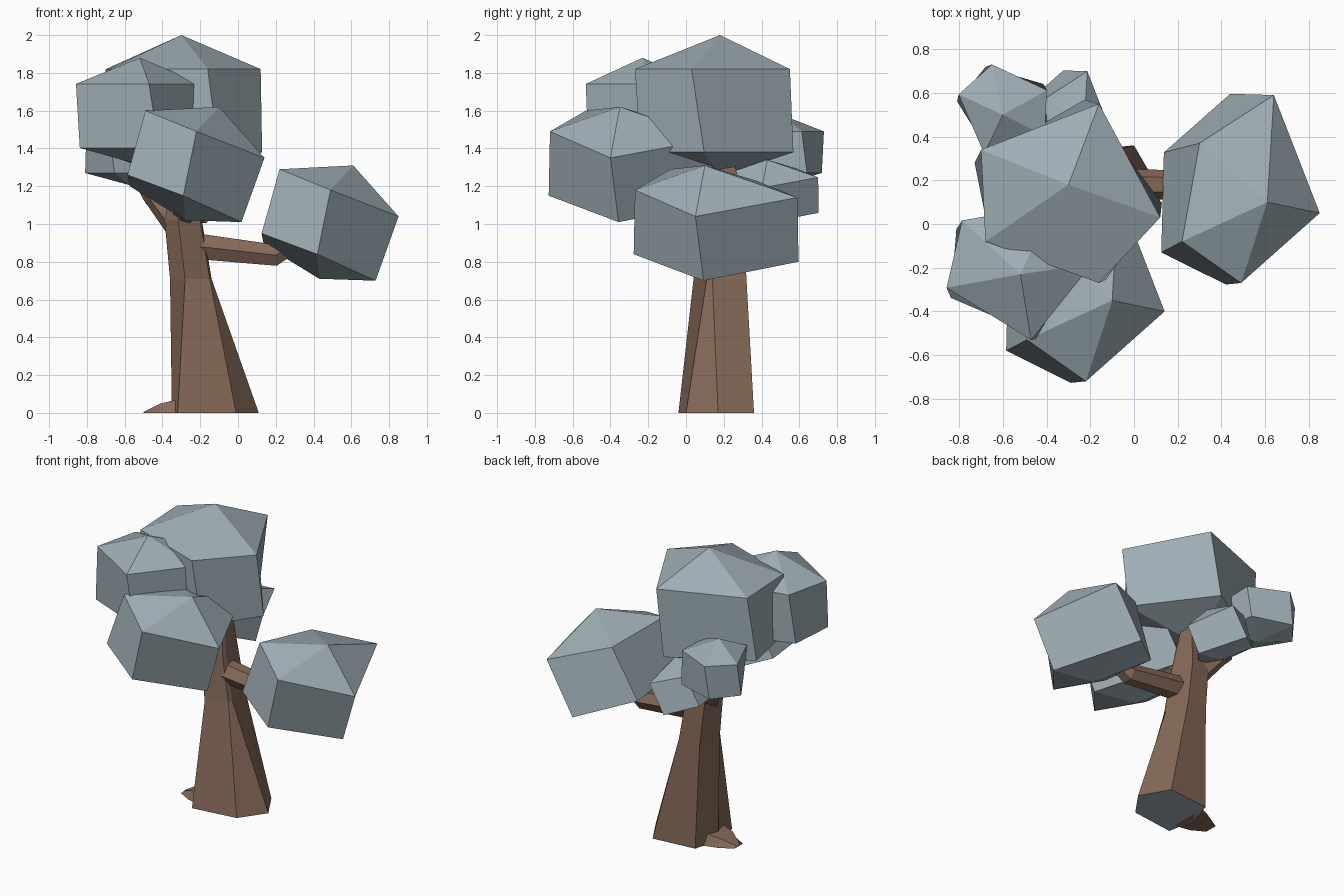
import bpy, bmesh
from math import radians, sin, cos, pi
from mathutils import Vector, Matrix

cube = bpy.data.objects.get("Cube")
if cube:
    bpy.data.objects.remove(cube, do_unlink=True)


def material(name, colour):
    mat = bpy.data.materials.new(name)
    mat.use_nodes = True
    mat.diffuse_color = (*colour, 1)
    mat.node_tree.nodes["Principled BSDF"].inputs["Base Color"].default_value = (*colour, 1)
    return mat


bark = material("brown bark", (0.24, 0.145, 0.10))
leaf = material("blue grey foliage", (0.34, 0.42, 0.46))


def finish(name, bm, *materials):
    bmesh.ops.recalc_face_normals(bm, faces=bm.faces)
    mesh = bpy.data.meshes.new(name)
    bm.to_mesh(mesh)
    bm.free()
    for mat in materials:
        mesh.materials.append(mat)
    obj = bpy.data.objects.new(name, mesh)
    bpy.context.collection.objects.link(obj)
    return obj


def bridge(bm, low, high):
    """Join two vertex rings with quads."""
    n = len(low)
    for i in range(n):
        j = (i + 1) % n
        bm.faces.new((low[i], low[j], high[j], high[i]))


def loft(name, rings, *materials):
    """Skin a stack of rings and cap both ends."""
    bm = bmesh.new()
    loops = [[bm.verts.new(p) for p in ring] for ring in rings]
    for low, high in zip(loops, loops[1:]):
        bridge(bm, low, high)
    bm.faces.new(loops[0])
    bm.faces.new(loops[-1])
    return finish(name, bm, *materials)


def limb(name, path, sides=6):
    """Faceted branch along (point, radius) stations."""
    stations = [(Vector(p), r) for p, r in path]
    turn = (stations[-1][0] - stations[0][0]).to_track_quat("Z", "Y")
    rings = []
    for centre, r in stations:
        angles = [2 * pi * i / sides for i in range(sides)]
        rings.append([centre + turn @ Vector((r * cos(a), r * sin(a), 0)) for a in angles])
    return loft(name, rings, bark)


def clump(name, shape, top, size=1, turn=0):
    """Five-sided leaf mass: apex, upper ring, twisted lower ring, bottom point."""
    ring, drop, bottom = shape
    upper = [Vector(p) for p in ring]
    middle = sum(upper, Vector()) / len(upper)
    twist = Matrix.Rotation(0.15, 3, "Z")
    lower = [middle + twist @ (p - middle) + Vector(drop) for p in upper]
    bm = bmesh.new()
    apex, base = bm.verts.new((0, 0, 0)), bm.verts.new(bottom)
    high = [bm.verts.new(p) for p in upper]
    low = [bm.verts.new(p) for p in lower]
    bridge(bm, low, high)
    for i in range(len(high)):
        bm.faces.new((apex, high[i - 1], high[i]))
        bm.faces.new((base, low[i], low[i - 1]))
    place = Matrix.Translation(top) @ Matrix.Rotation(radians(turn), 4, "Z") @ Matrix.Scale(size, 4)
    bm.transform(place)
    return finish(name, bm, leaf)


# Foliage: an upright and a leaning shape, measured from the apex
upright = ([(-0.4, 0.16, -0.18), (0.14, 0.37, -0.18), (0.42, -0.15, -0.18),
            (0.14, -0.45, -0.18), (-0.38, -0.26, -0.18)],
           (0, 0, -0.44), (-0.06, 0, -0.75))
leaning = ([(0.03, 0.49, -0.17), (0.24, -0.05, -0.27), (-0.12, -0.37, -0.13),
            (-0.39, -0.18, -0.02), (-0.31, 0.27, -0.08)],
           (-0.13, -0.01, -0.34), (-0.18, 0.03, -0.6))
clump("crown_foliage", upright, (-0.3, 0.18, 2))
clump("front_right_foliage", upright, (-0.52, -0.23, 1.88), 0.77, -150)
clump("back_right_foliage", upright, (-0.6, 0.5, 1.58), 0.5, 175)
clump("branch_foliage", leaning, (0.61, 0.1, 1.31))
clump("front_foliage", leaning, (-0.1, -0.35, 1.62))
clump("back_foliage", leaning, (-0.23, 0.43, 1.34), 0.55)

# Trunk: broad foot, narrow waist, tapering top
foot = [(-0.32, -0.04), (-0.01, 0), (0.11, 0.17), (0, 0.36), (-0.3, 0.33), (-0.35, 0.15)]
waist = [(-0.28, 0.04), (-0.15, 0.11), (-0.14, 0.14), (-0.17, 0.32), (-0.32, 0.31), (-0.36, 0.15)]


def waist_copy(centre, size):
    origin = Vector((-0.25, 0.18, 0))
    return [Vector(centre) + (Vector((x, y, 0)) - origin) * size for x, y in waist]


trunk = loft("trunk", [[(x, y, 0) for x, y in foot],
                       [(x, y, 0.71) for x, y in waist],
                       waist_copy((-0.29, 0.18, 1.02), 0.9),
                       waist_copy((-0.28, 0.2, 1.34), 0.4)], bark, leaf)
for face in trunk.data.polygons:
    if face.normal.z < -0.9:
        face.material_index = 1

# Branches
limb("left_branch", [((-0.24, 0.18, 0.885), 0.08), ((0.2, 0.18, 0.835), 0.065),
                     ((0.36, 0.17, 0.93), 0.05)])
limb("right_branch", [((-0.3, 0.19, 0.98), 0.08), ((-0.45, 0.32, 1.17), 0.065),
                      ((-0.58, 0.45, 1.36), 0.04)])
limb("front_branch", [((-0.29, 0.15, 1.02), 0.06), ((-0.25, -0.2, 1.25), 0.04)])

# Surface root
loft("root", [[(x, a, 0), (x, b, 0), (x, b - 0.03, h), (x, a + 0.03, h)]
              for x, a, b, h in ((-0.5, 0.1, 0.19, 0.005), (-0.41, 0.05, 0.24, 0.05),
                                 (-0.3, 0.03, 0.27, 0.075))], bark)
